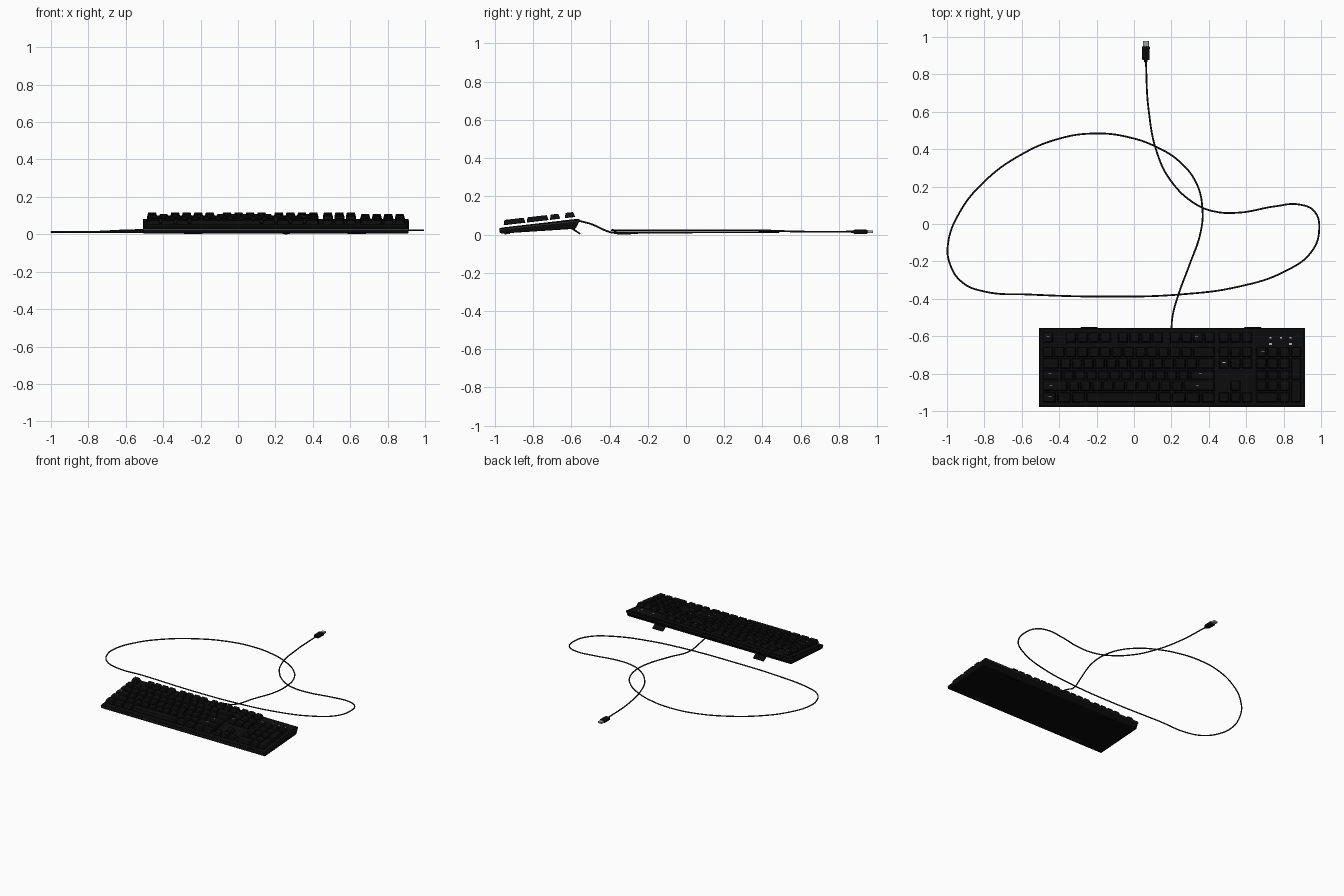
import bpy, bmesh, math
from mathutils import Matrix, Vector

if "Cube" in bpy.data.objects:
    bpy.data.objects.remove(bpy.data.objects["Cube"])


def material(name, rgb):
    m = bpy.data.materials.new(name)
    m.diffuse_color = (*rgb, 1)
    m.use_nodes = True
    m.node_tree.nodes["Principled BSDF"].inputs["Base Color"].default_value = m.diffuse_color
    return m


CASE = material("case black", (0.003, 0.003, 0.003))
KEY = material("key black", (0.0042, 0.0042, 0.0045))
CABLE = material("cable charcoal", (0.014, 0.014, 0.014))
TRIM = material("trim grey", (0.045, 0.045, 0.045))
MARK = material("mark white", (0.5, 0.5, 0.5))
METAL = material("plug metal", (0.35, 0.35, 0.36))

SLOPE = 0.115                       # rise of the deck towards the back
TILT = math.atan(SLOPE)


def deck(y):
    return 0.034 + SLOPE * (y + 0.976)


def finish(name, bm, mat, bevel=0, segments=2):
    bmesh.ops.recalc_face_normals(bm, faces=bm.faces)
    me = bpy.data.meshes.new(name)
    bm.to_mesh(me)
    bm.free()
    me.materials.append(mat)
    ob = bpy.data.objects.new(name, me)
    bpy.context.collection.objects.link(ob)
    if bevel:
        mod = ob.modifiers.new("bevel", 'BEVEL')
        mod.width, mod.segments = bevel, segments
        mod.limit_method = 'ANGLE'
    bpy.ops.object.select_all(action='DESELECT')
    ob.select_set(True)
    bpy.context.view_layer.objects.active = ob
    bpy.ops.object.shade_smooth_by_angle(angle=math.radians(35))
    return ob


def prism(name, profile, x0, x1, mat, bevel=0):
    """Side profile (y, z) extruded along x."""
    bm = bmesh.new()
    face = bm.faces.new([bm.verts.new((x0, y, z)) for y, z in profile])
    out = bmesh.ops.extrude_face_region(bm, geom=[face])
    bmesh.ops.translate(bm, vec=(x1 - x0, 0, 0),
                        verts=[v for v in out["geom"] if isinstance(v, bmesh.types.BMVert)])
    return finish(name, bm, mat, bevel)


def add_frustum(bm, mat4, base, top, h):
    """Tapered block: base and top are (width, depth)."""
    rings = []
    for (w, d), z in ((base, 0), (top, h)):
        rings.append([bm.verts.new(mat4 @ Vector((sx * w / 2, sy * d / 2, z)))
                      for sx, sy in ((-1, -1), (1, -1), (1, 1), (-1, 1))])
    a, b = rings
    bm.faces.new(a[::-1])
    bm.faces.new(b)
    for i in range(4):
        j = (i + 1) % 4
        bm.faces.new((a[i], a[j], b[j], b[i]))


def on_deck(x, y, lift):
    return Matrix.Translation((x, y, deck(y) + lift)) @ Matrix.Rotation(TILT, 4, 'X')


# case: wedge with undercut back, thin trim line and top plate
X0, X1 = -0.508, 0.912
prism("case", [(-0.976, 0.012), (-0.976, 0.034), (-0.556, 0.082),
               (-0.558, 0.070), (-0.578, 0.030), (-0.966, 0.005)], X0, X1, CASE, 0.004)
prism("trim_line", [(-0.9772, 0.024), (-0.9772, 0.027), (-0.557, 0.0735), (-0.5575, 0.0705)],
      X0 - 0.001, X1 + 0.001, TRIM)
prism("top_plate", [(y, deck(y) + h) for y, h in ((-0.964, -0.004), (-0.964, 0.001),
                                                  (-0.568, 0.001), (-0.568, -0.004))],
      X0 + 0.01, X1 - 0.01, KEY)

# flip-out rear feet and front pads
for n, cx in enumerate((-0.24, 0.635)):
    prism(f"rear_foot_{n}", [(-0.605, 0.032), (-0.590, 0.034), (-0.551, 0.006),
                             (-0.556, 0.0)], cx - 0.046, cx + 0.046, CASE, 0.002)
    prism(f"front_pad_{n}", [(-0.95, 0.001), (-0.95, 0.010), (-0.92, 0.012), (-0.92, 0.002)],
          cx - 0.05, cx + 0.05, CABLE)

# keycaps: widths in key units per row, negative numbers are gaps
U, V = 0.0616, 0.0605
LEFT = -0.49
ROW_Y = [-0.927 + V * r for r in range(5)] + [-0.607]
MAIN = [
    [1.25] * 3 + [6.25] + [1.25] * 4,
    [2.25] + [1] * 10 + [2.75],
    [1.75] + [1] * 11 + [2.25],
    [1.5] + [1] * 12 + [1.5],
    [1] * 13 + [2],
    [1, -1] + [1] * 4 + [-0.5] + [1] * 4 + [-0.5] + [1] * 4,
]
NAV = [[1] * 3, [-1, 1], [], [1] * 3, [1] * 3, [1] * 3]
PAD = [[2, 1], [1] * 3, [1] * 3, [1] * 3, [1] * 4]


def add_key(bm, x, y, w, d):
    bw, bd = w * U - 0.006, d * V - 0.006
    add_frustum(bm, on_deck(x, y, 0.012), (bw, bd), (bw - 0.014, bd - 0.014), 0.027)


def key_block(name, rows, start, tall=()):
    bm = bmesh.new()
    for y, row in zip(ROW_Y, rows):
        u = start
        for w in row:
            if w > 0:
                add_key(bm, LEFT + (u + w / 2) * U, y, w, 1)
            u += abs(w)
    for u, r in tall:               # two-row keys
        add_key(bm, LEFT + (u + 0.5) * U, ROW_Y[r] + V / 2, 1, 2)
    finish(name, bm, KEY, 0.003)


key_block("main_keys", MAIN, 0)
key_block("navigation_keys", NAV, 15.25)
key_block("number_pad_keys", PAD, 18.5, tall=((21.5, 0), (21.5, 2)))

# small pale dashes on some keys, and indicator lights on the deck
bm = bmesh.new()
for x, r in ((-0.46, 5), (0.335, 5), (0.69, 4), (0.48, 3), (-0.45, 2), (0.355, 2),
             (-0.445, 1), (0.34, 1), (-0.45, 0)):
    add_frustum(bm, on_deck(x, ROW_Y[r] + 0.005, 0.0385), (0.016, 0.003), (0.016, 0.003), 0.001)
finish("key_marks", bm, MARK)
bm = bmesh.new()
for x in (0.73, 0.785, 0.836):
    for y, w, d in ((-0.608, 0.010, 0.006), (-0.642, 0.016, 0.012)):
        if x != 0.785 or d < 0.01:
            add_frustum(bm, on_deck(x, y, 0.001), (w, d), (w, d), 0.0015)
finish("indicator_lights", bm, MARK)

# cable: leaves the back, makes one big loop and ends at the plug
PATH = [(0.20, -0.565), (0.205, -0.50), (0.235, -0.385), (0.297, -0.217), (0.356, -0.045),
        (0.366, 0.078), (0.334, 0.217), (0.243, 0.334), (0.126, 0.409), (-0.024, 0.463),
        (-0.2, 0.484), (-0.398, 0.457), (-0.612, 0.366), (-0.8, 0.227), (-0.933, 0.061),
        (-0.995, -0.11), (-0.983, -0.217), (-0.917, -0.313), (-0.8, -0.361), (-0.56, -0.377),
        (-0.131, -0.388), (0.243, -0.377), (0.564, -0.334), (0.805, -0.254), (0.95, -0.147),
        (0.99, -0.03), (0.965, 0.067), (0.885, 0.104), (0.751, 0.094), (0.564, 0.061),
        (0.43, 0.067), (0.324, 0.11), (0.2, 0.227), (0.126, 0.372), (0.078, 0.612),
        (0.063, 0.88)]
START_Z = [0.073, 0.056, 0.010, 0.010, 0.010]


def cable_z(i):
    if i < len(START_Z):
        return START_Z[i]
    if i < 19:
        return 0.012
    return 0.022 if i < 34 else 0.015


cu = bpy.data.curves.new("cable_path", 'CURVE')
cu.dimensions = '3D'
cu.bevel_depth, cu.bevel_resolution, cu.resolution_u = 0.0048, 2, 8
sp = cu.splines.new('BEZIER')
sp.bezier_points.add(len(PATH) - 1)
for i, (p, (x, y)) in enumerate(zip(sp.bezier_points, PATH)):
    p.co = (x, y, cable_z(i))
    p.handle_left_type = p.handle_right_type = 'AUTO'
path = bpy.data.objects.new("cable_path", cu)
bpy.context.collection.objects.link(path)
bpy.context.view_layer.update()
bm = bmesh.new()
tube = path.evaluated_get(bpy.context.evaluated_depsgraph_get())
bm.from_mesh(tube.to_mesh())
tube.to_mesh_clear()
bpy.data.objects.remove(path)
finish("cable", bm, CABLE)

# plug: strain relief, housing and metal shell, all pointing to +y
AIM = Matrix.Rotation(-math.pi / 2, 4, 'X')
for name, y, base, top, length, mat, bevel in (
        ("plug_neck", 0.862, (0.014, 0.012), (0.024, 0.016), 0.02, CASE, 0.003),
        ("plug_housing", 0.876, (0.040, 0.022), (0.043, 0.022), 0.074, CASE, 0.005),
        ("plug_shell", 0.945, (0.032, 0.013), (0.032, 0.013), 0.034, METAL, 0.001)):
    bm = bmesh.new()
    add_frustum(bm, Matrix.Translation((0.063, y, 0.014)) @ AIM, base, top, length)
    finish(name, bm, mat, bevel)
